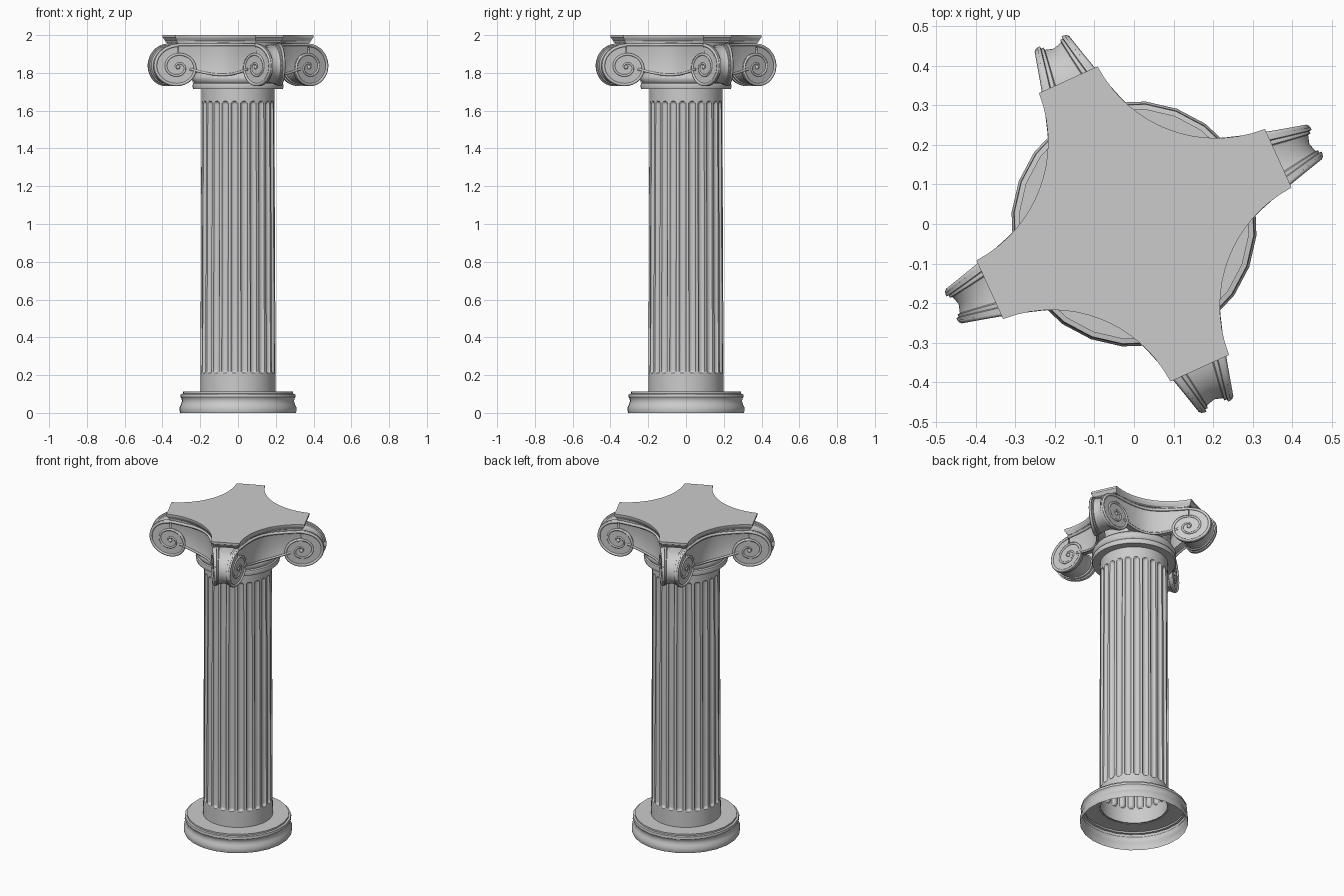
import bpy, bmesh
from math import sin, cos, pi, sqrt, radians, hypot

if "Cube" in bpy.data.objects:
    bpy.data.objects.remove(bpy.data.objects["Cube"])

ROT = radians(24.5)      # direction of the first capital arm
EYE_U, EYE_Z, R0, TURNS = 0.22, 1.83, 0.125, 2.5


def make(name, verts, faces, rot=0.0, angle=35):
    me = bpy.data.meshes.new(name)
    me.from_pydata(verts, [], faces)
    bm = bmesh.new()
    bm.from_mesh(me)
    bmesh.ops.remove_doubles(bm, verts=bm.verts, dist=1e-5)
    bmesh.ops.recalc_face_normals(bm, faces=bm.faces)
    bm.to_mesh(me)
    bm.free()
    ob = bpy.data.objects.new(name, me)
    bpy.context.collection.objects.link(ob)
    ob.rotation_euler.z = rot
    bpy.ops.object.select_all(action='DESELECT')
    ob.select_set(True)
    bpy.context.view_layer.objects.active = ob
    bpy.ops.object.shade_smooth_by_angle(angle=radians(angle))
    return ob


def grid(rows, closed=False):
    """Join equal-length rows of points into quads."""
    n = len(rows[0])
    verts = [p for r in rows for p in r]
    faces = [(i * n + j, i * n + (j + 1) % n, (i + 1) * n + (j + 1) % n, (i + 1) * n + j)
             for i in range(len(rows) - 1) for j in range(n if closed else n - 1)]
    return verts, faces


def lathe(name, profile, sides):
    rows = [[(r * cos(2 * pi * i / sides), r * sin(2 * pi * i / sides), z) for i in range(sides)]
            for r, z in profile]
    return make(name, *grid(rows, True), rot=ROT)


def tube(name, pts, radii, rot):
    cu = bpy.data.curves.new(name, 'CURVE')
    cu.dimensions = '3D'
    cu.bevel_depth, cu.bevel_resolution, cu.use_fill_caps = 1.0, 1, True
    sp = cu.splines.new('POLY')
    sp.points.add(len(pts) - 1)
    for q, p, r in zip(sp.points, pts, radii):
        q.co, q.radius = (*p, 1), r
    ob = bpy.data.objects.new(name, cu)
    ob.rotation_euler.z = rot
    bpy.context.collection.objects.link(ob)


def face_n(u):
    """Plan of one concave capital face: distance out at sideways offset u."""
    return 0.235 + sqrt(0.0064 + (0.65 * u) ** 2) - 0.08


def arm(u, z, t, out=0.0):
    """Face point seen from its arm (arm along +x); t = -1..1 across the arm."""
    n = face_n(u) + out
    return ((u + n) / sqrt(2), t * (n - u) / sqrt(2), z)


def spiral(phi, shrink=0.0):
    r = R0 * (1 - phi / (2 * pi * TURNS)) - shrink
    return EYE_U + r * sin(phi), EYE_Z + r * cos(phi)


# moulded base, open underneath
lathe("base", [(0.308, 0), (0.311, 0.012), (0.311, 0.03), (0.303, 0.045), (0.298, 0.06),
               (0.3, 0.075), (0.306, 0.085), (0.304, 0.1), (0.292, 0.102), (0.292, 0.112),
               (0.19, 0.112)], 24)

# fluted shaft: 24 round-ended grooves
FLUTES, W, DEPTH = 24, 0.018, 0.014
LOW, HIGH = 0.21 + W, 1.65 - W
steps = [-1.4, -1, -0.92, -0.7, -0.38, 0, 0.38, 0.7, 0.92, 1]
ends = [1, 0.97, 0.85, 0.7, 0.5, 0.25, 0]
zs = [0.11] + [LOW - W * e for e in ends] + [0.6, 0.93, 1.3] \
    + [HIGH + W * e for e in reversed(ends)] + [1.72]
rows = []
for z in zs:
    radius = 0.199 - 0.006 * (z - 0.11) / 1.61
    row = []
    for f in range(FLUTES):
        for s in steps:
            d = hypot(s, max(LOW - z, 0, z - HIGH) / W)
            r = radius - DEPTH * sqrt(max(0, 1 - d * d))
            a = 2 * pi * f / FLUTES + s * W / 0.196
            row.append((r * cos(a), r * sin(a), z))
    rows.append(row)
make("fluted_shaft", *grid(rows, True), rot=ROT, angle=40)

# round neck mouldings and core under the capital
lathe("capital_neck", [(0.19, 1.715), (0.238, 1.715), (0.242, 1.73), (0.238, 1.745),
                       (0.231, 1.75), (0.24, 1.763), (0.24, 1.778), (0.228, 1.798),
                       (0.21, 1.81), (0.21, 1.97)], 48)


# abacus: concave four-sided slab with cut corners
def abacus_loop(inset, z):
    pts = []
    for k in range(4):
        a = ROT + pi / 4 + k * pi / 2
        for i in range(17):
            u = (-1 + i / 8) * (0.226 - inset * 0.3)
            n = 0.255 - inset + 0.34 - sqrt(0.34 ** 2 - u * u)
            pts.append((n * cos(a) - u * sin(a), n * sin(a) + u * cos(a), z))
    return pts


loops = [abacus_loop(i, z) for i, z in
         [(0.012, 1.962), (0.012, 1.968), (0.007, 1.974), (0.002, 1.984), (0, 1.987), (0, 2.0)]]
verts, faces = grid(loops, True)
n = len(loops[0])
faces += [tuple(range(n)), tuple(range(5 * n, 6 * n))]
make("abacus", verts, faces)

# scrolled arms: grooved band wrapped round a spiral, with side faces and ridges
band = [(-1, 0), (-0.8, 0), (-0.76, 0.006), (-0.6, 0.006), (-0.55, 0.012), (0, 0.018),
        (0.55, 0.012), (0.6, 0.006), (0.76, 0.006), (0.8, 0), (1, 0)]
for k in range(4):
    rot = ROT + k * pi / 2
    rows = []
    # short run joining the scroll to the middle of the capital
    for u in (0.06, 0.12, 0.17):
        rows.append([arm(u, EYE_Z + R0 + 0.004 - s, t) for t, s in band])
    for i in range(49):
        phi = 2 * pi * i / 48
        rows.append([arm(*spiral(phi, s), t) for t, s in band])
    verts, faces = grid(rows)
    m = len(band)
    for t, col in ((-1, 0), (1, m - 1)):
        eye = len(verts)
        verts.append(arm(EYE_U, EYE_Z, t))
        faces += [(eye, (i + 3) * m + col, (i + 4) * m + col) for i in range(48)]
    make("volute_arm", verts, faces, rot)

    for t in (-1, 1):
        pts, radii = [], []
        count = 100
        for i in range(count + 1):
            phi = 2 * pi * (TURNS - 0.25) * i / count
            w = 0.009 - 0.004 * i / count
            x, y, z = arm(*spiral(phi, w), t)
            pts.append((x, y, z))
            radii.append(w)
        tube("volute_ridge", pts, radii, rot)
        # round eye at the heart of the scroll
        x, y, z = arm(EYE_U, EYE_Z, t)
        bpy.ops.mesh.primitive_uv_sphere_add(segments=12, ring_count=8, radius=0.011)
        ob = bpy.context.object
        ob.name = "volute_eye"
        ob.location = (x * cos(rot) - y * sin(rot), x * sin(rot) + y * cos(rot), z)
        bpy.ops.object.shade_smooth()

# concave channel faces between the scrolls, with rims above and below
for k in range(4):
    rot = ROT + pi / 4 + k * pi / 2
    us = [0.22 * (-1 + i / 12) for i in range(25)]
    low = [1.79 + 0.03 * min(1, abs(u) / 0.16) ** 2 for u in us]
    rows = [[(face_n(u) - 0.05, u, z) for u, z in zip(us, low)]]
    for f, inset in ((0, 0), (0.15, 0.005), (0.5, 0.008), (0.85, 0.004), (1, 0)):
        rows.append([(face_n(u) - inset, u, z + f * (1.964 - z)) for u, z in zip(us, low)])
    make("channel_face", *grid(rows), rot=rot)
    tube("channel_lower_rim", [(face_n(u), u, z) for u, z in zip(us[3:-3], low[3:-3])],
         [0.007] * 19, rot)
    tube("channel_upper_rim", [(face_n(u), u, EYE_Z + R0 - 0.006) for u in us],
         [0.009] * 25, rot)
